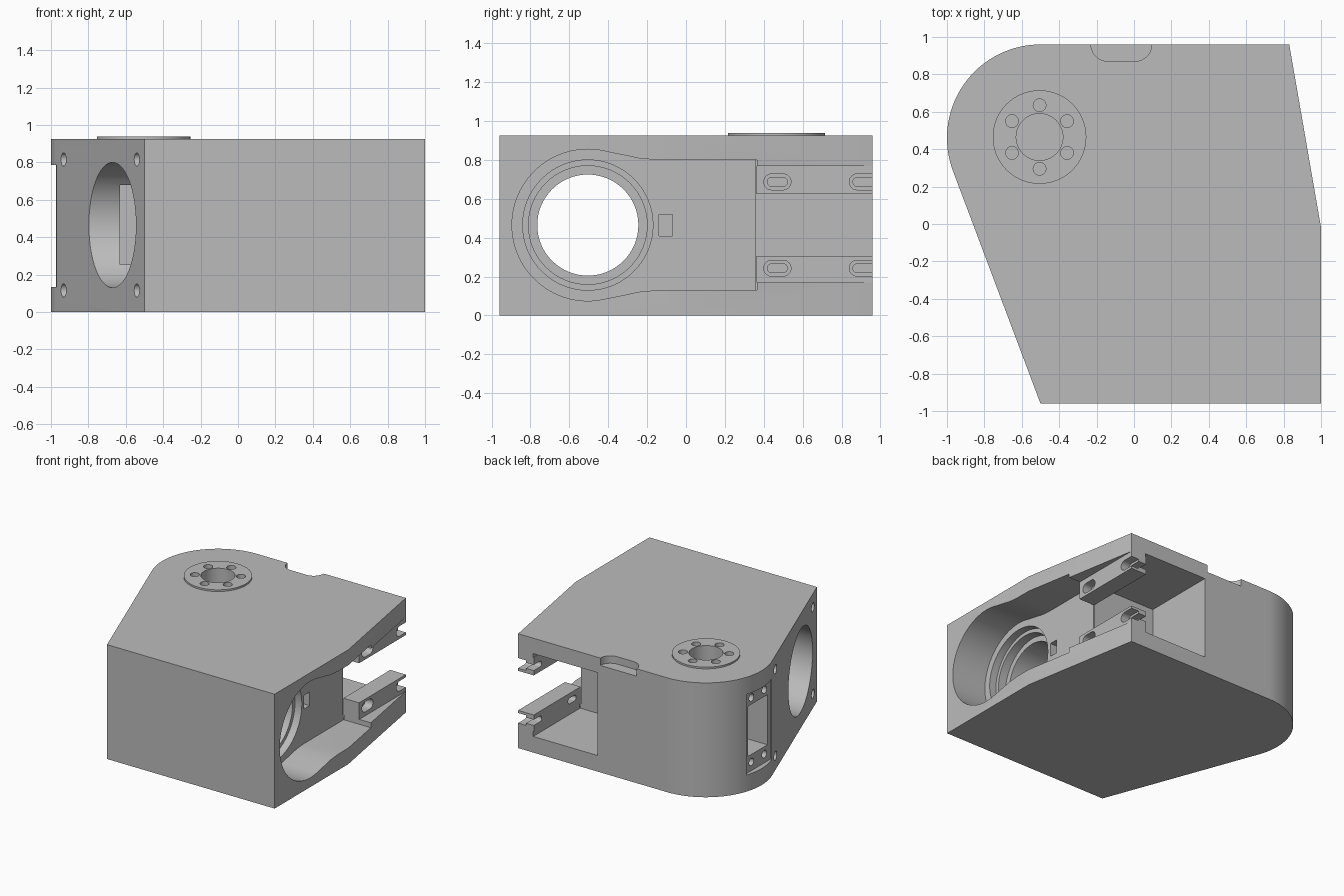
import bpy, bmesh, math
from mathutils import Vector

if "Cube" in bpy.data.objects:
    bpy.data.objects.remove(bpy.data.objects["Cube"])

grey = bpy.data.materials.new("light grey")
grey.diffuse_color = (0.5, 0.5, 0.5, 1)
grey.use_nodes = True
grey.node_tree.nodes["Principled BSDF"].inputs["Base Color"].default_value = grey.diffuse_color


def prism(name, pts, lo, hi, axis="Z"):
    """Extrude a 2D outline along Z (points are x, y) or X (points are y, z)."""
    bm = bmesh.new()
    rings = []
    for h in (lo, hi):
        rings.append([bm.verts.new((p[0], p[1], h) if axis == "Z" else (h, p[0], p[1])) for p in pts])
    bm.faces.new(rings[0])
    bm.faces.new(rings[1])
    n = len(pts)
    for i in range(n):
        j = (i + 1) % n
        bm.faces.new((rings[0][i], rings[0][j], rings[1][j], rings[1][i]))
    bmesh.ops.recalc_face_normals(bm, faces=bm.faces)
    me = bpy.data.meshes.new(name)
    bm.to_mesh(me)
    bm.free()
    ob = bpy.data.objects.new(name, me)
    bpy.context.collection.objects.link(ob)
    me.materials.append(grey)
    return ob


def arc(cx, cy, r, a0, a1, n):
    return [(cx + r * math.cos(math.radians(a0 + (a1 - a0) * i / n)),
             cy + r * math.sin(math.radians(a0 + (a1 - a0) * i / n))) for i in range(n + 1)]


def circle(cx, cy, r, n=64):
    return arc(cx, cy, r, 0, 360, n)[:-1]


def stadium(y0, y1, z, r):
    return arc(y0 + r, z, r, 90, 270, 12) + arc(y1 - r, z, r, -90, 90, 12)


def box(x0, x1, y0, y1, z0, z1):
    return prism("cutter", [(x0, y0), (x1, y0), (x1, y1), (x0, y1)], z0, z1)


def cut(ob, cutters):
    for c in cutters:
        m = ob.modifiers.new("cut", "BOOLEAN")
        m.operation, m.solver, m.object = "DIFFERENCE", "EXACT", c
        bpy.context.view_layer.objects.active = ob
        bpy.ops.object.modifier_apply(modifier=m.name)
        bpy.data.objects.remove(c)


def finish(ob):
    bpy.ops.object.select_all(action="DESELECT")
    ob.select_set(True)
    bpy.context.view_layer.objects.active = ob
    bpy.ops.object.shade_smooth_by_angle(angle=math.radians(25))


TOP, MID = 0.925, 0.465      # body height and mid height
BY = -0.505                  # bore centre in y
HX, HY = -0.505, 0.465       # hub centre

# Main housing with one rounded corner
housing = prism("housing", [(-0.5, -0.96), (1, -0.96), (1, -0.02), (0.83, 0.96)]
                + arc(-0.5, 0.46, 0.5, 90, 200.5, 40), 0, TOP)

# Keyhole pocket on the right side
upper = [(0.365, 0.8), (-0.15, 0.8), (-0.24, 0.808), (-0.32, 0.825)]
lower = [(y, 2 * MID - z) for y, z in reversed(upper)]
keyhole = prism("cutter", upper + arc(BY, MID, 0.39, 75, 285, 56) + lower, 0.69, 1.2, "X")

cuts = [keyhole,
        # stepped bore along x
        prism("cutter", circle(BY, MID, 0.335), 0.63, 0.8, "X"),
        prism("cutter", circle(BY, MID, 0.305), 0.56, 0.8, "X"),
        prism("cutter", circle(BY, MID, 0.26), -0.5, 0.8, "X"),
        prism("cutter", circle(BY, MID, 0.335), -1.2, -0.2, "X"),
        # small cable window
        box(0.54, 0.75, -0.14, -0.07, 0.41, 0.52),
        # opening through the back and the side
        box(0.12, 0.695, 0.36, 1.1, 0.13, 0.8),
        box(0.685, 1.2, 0.355, 1.1, 0.17, 0.77),
        # inner cavity below the hub, reached from the bore and the rounded corner
        box(-0.63, -0.37, -0.3, 0.6, 0.255, 0.68),
        box(-1.2, -0.96, 0.29, 0.62, 0.134, 0.786),
        box(-1.0, -0.6, 0.33, 0.58, 0.265, 0.67)]

# Screw holes in the window recess
for y in (0.37, 0.535):
    for z in (0.205, 0.725):
        cuts.append(prism("cutter", circle(y, z, 0.03, 20), -1.0, -0.8, "X"))

# Screw holes around the left end of the bore
for x, y in ((-0.93, 0.19), (-0.54, -0.85)):
    for z in (0.115, 0.815):
        cuts.append(prism("cutter", circle(y, z, 0.036, 24), x - 0.1, x + 0.13, "X"))

# Rounded finger notch at the top of the back
cuts.append(prism("cutter", [(0.095, 1.1), (-0.23, 1.1)]
                  + arc(-0.14, 0.96, 0.09, 180, 270, 10)
                  + arc(0.005, 0.96, 0.09, 270, 360, 10), TOP - 0.06, 1.1))


def hub_holes():
    holes = [prism("cutter", circle(HX, HY, 0.125, 48), 0.6, 1.1)]
    for i in range(6):
        a = math.radians(30 + 60 * i)
        holes.append(prism("cutter", circle(HX + 0.17 * math.cos(a), HY + 0.17 * math.sin(a), 0.034, 24),
                           0.8, 1.1))
    return holes


cut(housing, cuts + hub_holes())
finish(housing)

# Raised hub disc on top
hub = prism("hub_disc", circle(HX, HY, 0.25, 96), TOP, TOP + 0.014)
cut(hub, hub_holes())
finish(hub)

# Slotted mounting rails above and below the side opening
for name, z0, z1, zs in (("lower_rail", 0.17, 0.305, 0.243), ("upper_rail", 0.625, 0.77, 0.687)):
    rail = prism(name, [(0.69, 0.362), (0.83, 0.362), (0.83, 0.96), (0.69, 0.96)], z0, z1)
    slots = []
    for y0, y1 in ((0.4, 0.54), (0.84, 1.1)):
        slots.append(prism("cutter", stadium(y0, y1, zs, 0.041), 0.76, 0.9, "X"))
        slots.append(prism("cutter", stadium(y0 + 0.018, y1 - 0.018, zs, 0.023), 0.6, 0.9, "X"))
    cut(rail, slots)
    finish(rail)
